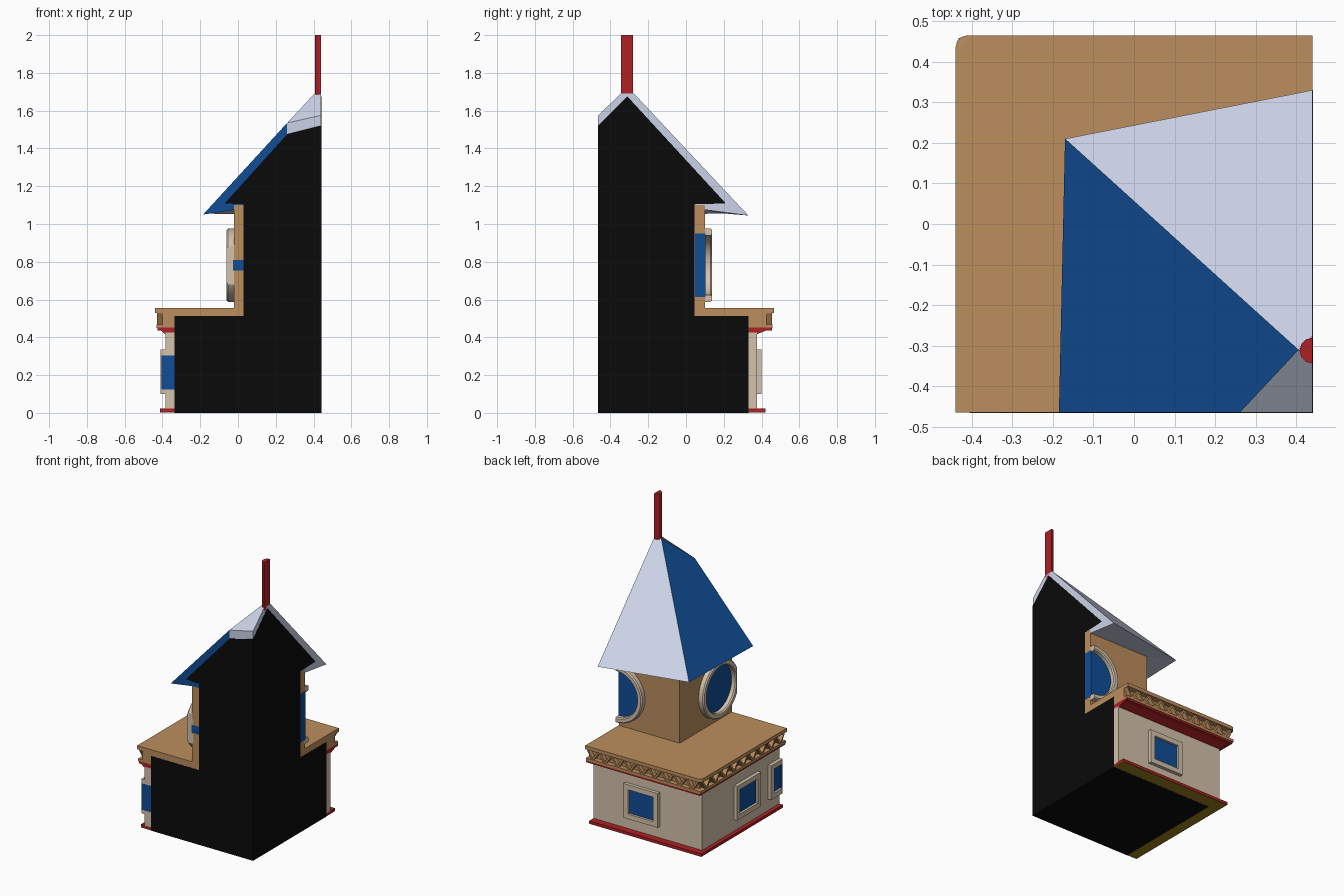
import bpy, bmesh, math
from mathutils import Vector

if "Cube" in bpy.data.objects:
    bpy.data.objects.remove(bpy.data.objects["Cube"])

XC, YC = 0.44, -0.465          # the two cut planes of the sectioned tower

def mat(name, c):
    m = bpy.data.materials.new(name)
    m.diffuse_color = (*c, 1)
    m.use_nodes = True
    m.node_tree.nodes["Principled BSDF"].inputs["Base Color"].default_value = m.diffuse_color
    return m

TAN = mat("tan", (0.50, 0.27, 0.11))
BEIGE = mat("beige", (0.66, 0.54, 0.41))
BLUE = mat("blue", (0.005, 0.075, 0.31))
PALE = mat("pale_blue", (0.60, 0.65, 0.80))
RED = mat("red", (0.42, 0.015, 0.018))
GOLD = mat("gold", (0.32, 0.21, 0.01))
BLACK = mat("black", (0.003, 0.003, 0.003))

def finish(bm, name, *mats):
    bmesh.ops.recalc_face_normals(bm, faces=bm.faces)
    me = bpy.data.meshes.new(name)
    bm.to_mesh(me)
    bm.free()
    for m in mats:
        me.materials.append(m)
    ob = bpy.data.objects.new(name, me)
    bpy.context.collection.objects.link(ob)
    return ob

def hull(name, pts, m):
    bm = bmesh.new()
    for p in pts:
        bm.verts.new(p)
    bmesh.ops.convex_hull(bm, input=bm.verts)
    return finish(bm, name, m)

def clip(bm, e=0.0):
    for co, no in (((XC + e, 0, 0), (1, 0, 0)), ((0, YC - e, 0), (0, -1, 0))):
        r = bmesh.ops.bisect_plane(bm, geom=bm.verts[:] + bm.edges[:] + bm.faces[:],
                                   plane_co=co, plane_no=no, clear_outer=True)
        edges = [g for g in r["geom_cut"] if isinstance(g, bmesh.types.BMEdge)]
        if edges:
            bmesh.ops.holes_fill(bm, edges=edges, sides=0)

# Block reaching both cut planes, with its free corner at (x, y) below and above
def tier(name, m, x0, y0, z0, z1, x1=None, y1=None, e=0.0):
    x1 = x0 if x1 is None else x1
    y1 = y0 if y1 is None else y1
    pts = [(x, y, z) for a, b, z in ((x0, y0, z0), (x1, y1, z1))
           for x in (a, XC + e) for y in (b, YC - e)]
    return hull(name, pts, m)

# Lower storey
tier("plinth_underside", GOLD, -0.41, 0.42, 0.001, 0.004)
tier("plinth", RED, -0.412, 0.422, 0.003, 0.022)
tier("lower_wall", BEIGE, -0.385, 0.375, 0.02, 0.425)
tier("red_moulding", RED, -0.388, 0.378, 0.418, 0.438, -0.41, 0.43)
tier("red_moulding_lip", RED, -0.425, 0.455, 0.437, 0.452)
tier("cornice_rail", TAN, -0.432, 0.458, 0.45, 0.468)
tier("cornice_back", TAN, -0.40, 0.425, 0.46, 0.535)
slab = tier("cornice_slab", TAN, -0.44, 0.465, 0.53, 0.555)
bm = bmesh.new()
bm.from_mesh(slab.data)
corner = [e for e in bm.edges if all(v.co.x < -0.4 and v.co.y > 0.4 for v in e.verts)]
bmesh.ops.bevel(bm, geom=corner, offset=0.03, segments=3, profile=0.5, affect='EDGES')
bm.to_mesh(slab.data)
bm.free()

# Map (along, outward, z) to the left or back side
def place(side, u, d, z):
    return Vector((-d, u, z)) if side == "left" else Vector((u, d, z))

def plate(name, m, side, u0, u1, d0, d1, z0, z1):
    if side == "left":
        u0 = max(u0, YC)
    else:
        u1 = min(u1, XC)
    if u1 - u0 > 0.002:
        hull(name, [place(side, u, d, z) for u in (u0, u1) for d in (d0, d1) for z in (z0, z1)], m)

# Lattice struts in the cornice
for side, start, end, d in (("left", YC, 0.44, 0.43), ("back", -0.41, XC, 0.455)):
    n = 18
    step = (end - start) / n
    for i in range(n):
        a = start + i * step
        za, zb = (0.464, 0.534) if i % 2 else (0.534, 0.464)
        w = 0.008
        pts = []
        for u, z in ((a, za), (a + step, zb)):
            for s in (-w, w):
                uu = max(u + s, YC) if side == "left" else min(u + s, XC)
                pts += [place(side, uu, q, z) for q in (d - 0.032, d)]
        hull("lattice_strut", pts, TAN)

# Square windows with frames
for side, c, wall in (("left", -0.10, 0.385), ("left", -0.47, 0.385), ("back", 0.066, 0.375)):
    w, b, z0, z1 = 0.13, 0.034, 0.10, 0.335
    f = wall + 0.024
    lo = wall - 0.01
    plate("window_pane", BLUE, side, c - w + b, c + w - b, lo, wall + 0.008, z0 + b, z1 - b)
    plate("window_frame_side", BEIGE, side, c - w, c - w + b, lo, f, z0, z1)
    plate("window_frame_side", BEIGE, side, c + w - b, c + w, lo, f, z0, z1)
    plate("window_frame_bottom", BEIGE, side, c - w + b, c + w - b, lo, f, z0, z0 + b)
    plate("window_frame_top", BEIGE, side, c - w + b, c + w - b, lo, f, z1 - b, z1)
# Blue section of the window that the front cut passes through
hull("cut_window_glass", [(x, y, z) for x in (-0.405, -0.335)
                          for y in (YC - 0.0008, YC + 0.004) for z in (0.125, 0.305)], BLUE)

# Upper storey
tier("upper_wall", TAN, -0.022, 0.10, 0.55, 1.10)

# Round windows: a turned profile, clipped at the cut planes
def turned(name, m, side, c, prof, closed, e=0.0):
    bm = bmesh.new()
    n = 32
    rings = [[bm.verts.new(place(side, c + r * math.cos(t), d, 0.782 + r * math.sin(t)))
              for t in (2 * math.pi * (k + 0.5) / n for k in range(n))] for r, d in prof]
    for i in range(len(rings) if closed else len(rings) - 1):
        a, b = rings[i], rings[(i + 1) % len(rings)]
        for k in range(n):
            bm.faces.new((a[k], a[(k + 1) % n], b[(k + 1) % n], b[k]))
    if not closed:
        bm.faces.new(rings[0])
        bm.faces.new(rings[-1])
    clip(bm, e)
    ob = finish(bm, name, m)
    for p in ob.data.polygons:
        p.use_smooth = True
    bpy.context.view_layer.objects.active = ob
    ob.select_set(True)
    bpy.ops.object.shade_smooth_by_angle(angle=math.radians(30))
    ob.select_set(False)

for side, c, d in (("left", -0.30, 0.022), ("back", 0.435, 0.10)):
    turned("round_window_ring", BEIGE, side, c,
           [(0.195, d - 0.01), (0.195, d + 0.03), (0.188, d + 0.038),
            (0.165, d + 0.038), (0.158, d + 0.03), (0.158, d - 0.01)], True)
    turned("round_window_glass", BLUE, side, c, [(0.168, d - 0.052), (0.168, d + 0.004)], False, 0.0006)

# Roof: solid shell with blue left side and pale back and front sides
bm = bmesh.new()
V = {k: bm.verts.new(p) for k, p in dict(
    C=(-0.17, 0.21, 1.055), B=(-0.185, YC, 1.05), H=(0.26, YC, 1.535), F=(XC, YC, 1.575),
    P=(0.405, -0.31, 1.69), S=(XC, -0.345, 1.69), Q=(XC, -0.275, 1.69), R=(XC, 0.33, 1.045),
    b=(-0.02, YC, 1.075), c=(-0.02, 0.10, 1.075), r=(XC, 0.10, 1.075),
    h=(0.26, YC, 1.075), f=(XC, YC, 1.075)).items()}
for names, idx in (("CBHP", 0), ("BHhb", 0), ("HFSP", 1), ("CPQR", 1), ("PSQ", 1), ("HFfh", 1),
                   ("FSQRrf", 1), ("CRrc", 1), ("BCcb", 1), ("bcrfh", 1)):
    bm.faces.new([V[k] for k in names]).material_index = idx
finish(bm, "roof", BLUE, PALE)

# Finial: half of a round post
bm = bmesh.new()
bmesh.ops.create_cone(bm, cap_ends=True, segments=12, radius1=0.032, radius2=0.032, depth=0.33)
bmesh.ops.translate(bm, verts=bm.verts, vec=(XC, -0.312, 1.835))
clip(bm)
finish(bm, "finial", RED)

# Black core showing on the cut faces and the underside
E = 0.0012
tier("core_lower", BLACK, -0.335, 0.33, 0.0, 0.512, e=E)
tier("core_upper", BLACK, 0.03, 0.045, 0.50, 1.115, e=E)
hull("core_attic", [(-0.07, YC - E, 1.11), (0.26, YC - E, 1.475), (XC + E, YC - E, 1.52),
                    (XC + E, -0.31, 1.675), (XC + E, 0.21, 1.11), (-0.07, 0.12, 1.11),
                    (XC + E, YC - E, 1.10), (0.0, YC - E, 1.105), (XC + E, 0.10, 1.105)], BLACK)
